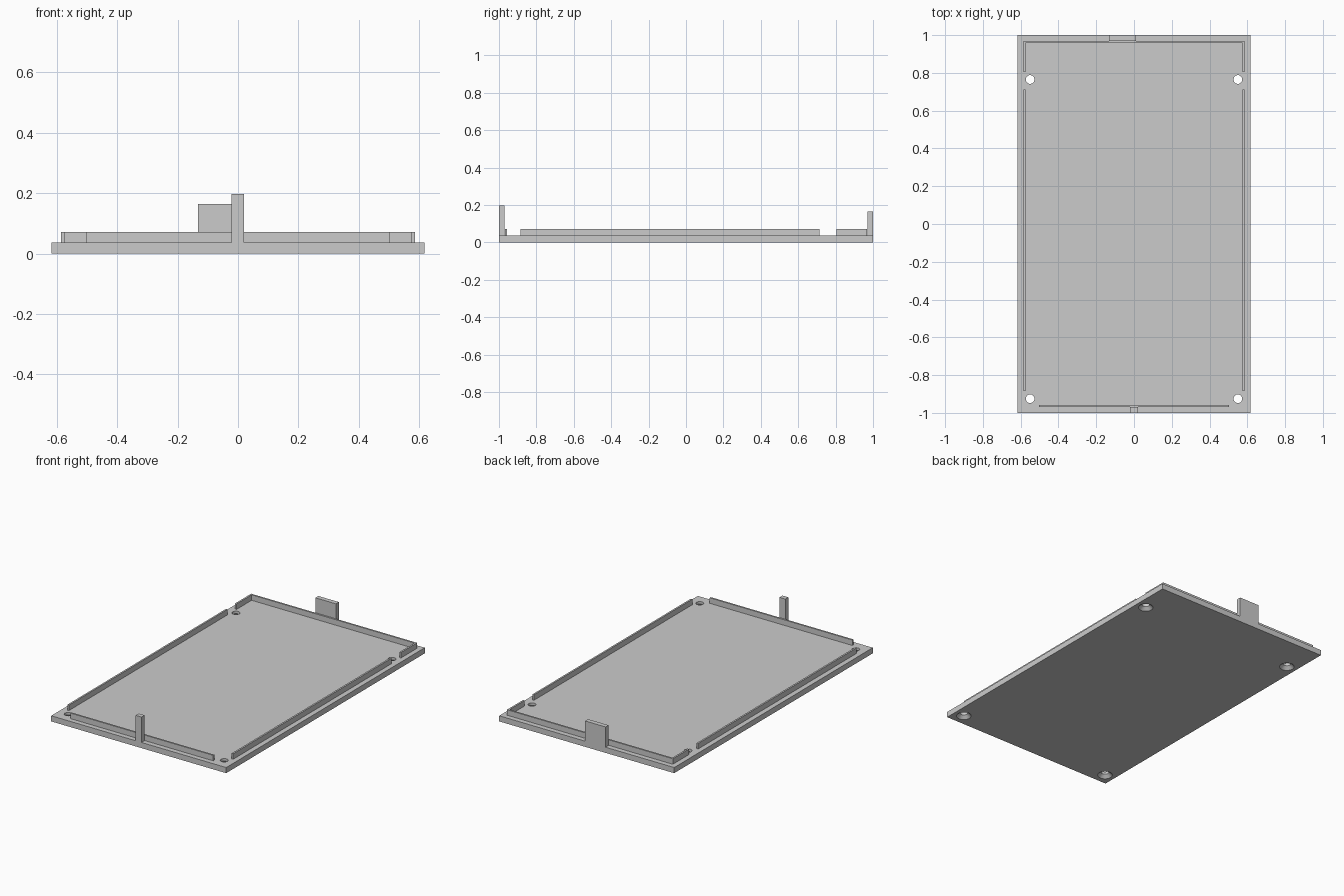
import bpy
import bmesh

cube = bpy.data.objects.get("Cube")
if cube:
    bpy.data.objects.remove(cube, do_unlink=True)

grey = bpy.data.materials.new("light_grey")
grey.use_nodes = True
grey.diffuse_color = (0.6, 0.6, 0.6, 1)
grey.node_tree.nodes["Principled BSDF"].inputs["Base Color"].default_value = grey.diffuse_color

BASE = 0.036      # plate thickness
RAIL_TOP = 0.071
OUT, IN = 0.585, 0.574    # side rail faces


def add_object(name, bm):
    bmesh.ops.recalc_face_normals(bm, faces=bm.faces)
    mesh = bpy.data.meshes.new(name)
    bm.to_mesh(mesh)
    bm.free()
    mesh.materials.append(grey)
    obj = bpy.data.objects.new(name, mesh)
    bpy.context.collection.objects.link(obj)
    return obj


def prism(name, outline, z0, z1):
    """Extrude a flat outline upward."""
    bm = bmesh.new()
    face = bm.faces.new([bm.verts.new((x, y, z0)) for x, y in outline])
    top = bmesh.ops.extrude_face_region(bm, geom=[face])["geom"]
    verts = [v for v in top if isinstance(v, bmesh.types.BMVert)]
    bmesh.ops.translate(bm, verts=verts, vec=(0, 0, z1 - z0))
    return add_object(name, bm)


def box(name, x0, x1, y0, y1, z0, z1):
    return prism(name, [(x0, y0), (x1, y0), (x1, y1), (x0, y1)], z0, z1)


# Base plate
plate = box("base_plate", -0.617, 0.617, -1, 1, 0, BASE)

# Countersunk screw holes: revolved cutters, wide at the underside
profile = [(0.044, -0.01), (0.044, 0), (0.023, 0.02), (0.023, 0.06)]
SIDES = 32
bm = bmesh.new()
for x in (-0.55, 0.55):
    for y in (-0.925, 0.765):
        rings = []
        for r, z in profile:
            ring = bmesh.ops.create_circle(bm, segments=SIDES, radius=r)["verts"]
            bmesh.ops.translate(bm, verts=ring, vec=(x, y, z))
            rings.append(ring)
        for a, b in zip(rings, rings[1:]):
            for i in range(SIDES):
                j = (i + 1) % SIDES
                bm.faces.new((a[i], a[j], b[j], b[i]))
        bm.faces.new(rings[0])
        bm.faces.new(rings[-1])
cutter = add_object("screw_hole_cutter", bm)
cutter.hide_render = True

cut = plate.modifiers.new("screw_holes", 'BOOLEAN')
cut.operation = 'DIFFERENCE'
cut.solver = 'EXACT'
cut.object = cutter
bpy.context.view_layer.objects.active = plate
plate.select_set(True)
bpy.ops.object.modifier_apply(modifier=cut.name)
bpy.data.objects.remove(cutter, do_unlink=True)
bpy.ops.object.shade_smooth_by_angle()

# Locating rails
box("left_rail", IN, OUT, -0.884, 0.713, BASE, RAIL_TOP)
box("right_rail", -OUT, -IN, -0.884, 0.713, BASE, RAIL_TOP)
box("front_rail", -0.503, 0.503, -0.968, -0.957, BASE, RAIL_TOP)
prism("back_rail",
      [(-OUT, 0.805), (-IN, 0.805), (-IN, 0.957), (IN, 0.957),
       (IN, 0.805), (OUT, 0.805), (OUT, 0.968), (-OUT, 0.968)],
      BASE, RAIL_TOP)

# Upright clips
box("front_post", -0.021, 0.02, -1, -0.97, BASE, 0.198)
box("back_tab", -0.133, 0.011, 0.97, 1, BASE, 0.165)
